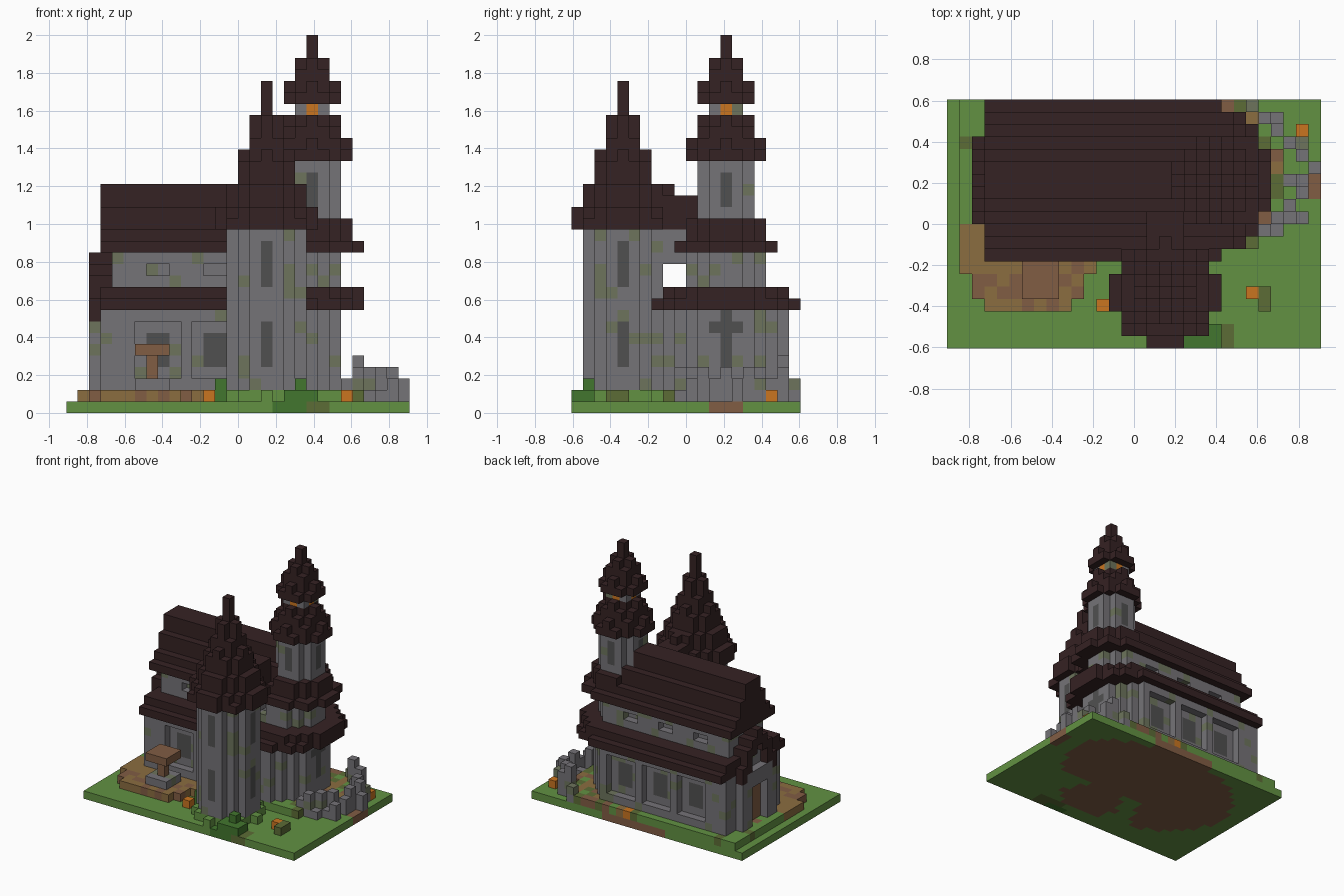
import bpy, bmesh, random
from mathutils import Vector

cube = bpy.data.objects.get("Cube")
if cube:
    bpy.data.objects.remove(cube, do_unlink=True)

U = 2 / 33                      # edge of one block
WIDE, DEEP = 30, 20             # blocks in plan
rng = random.Random(4)

PALETTE = {"roof": (53, 34, 35), "stone": (117, 115, 119), "window": (80, 80, 80),
           "mossy_stone": (109, 116, 92), "grass": (98, 145, 66), "leaf": (66, 118, 46),
           "tan_earth": (139, 109, 64), "brown": (129, 93, 68), "orange": (202, 117, 32),
           "olive": (92, 108, 54)}
NAMES = list(PALETTE)


def linear(c):
    c /= 255
    return c / 12.92 if c < 0.04045 else ((c + 0.055) / 1.055) ** 2.4


materials = []
for name, rgb in PALETTE.items():
    m = bpy.data.materials.new(name)
    m.use_nodes = True
    colour = (*map(linear, rgb), 1)
    m.diffuse_color = colour
    bsdf = m.node_tree.nodes["Principled BSDF"]
    bsdf.inputs["Base Color"].default_value = colour
    bsdf.inputs["Roughness"].default_value = 0.9
    materials.append(m)

blocks = {}                     # cell -> (part, colour)


def put(part, colour, cell):
    if 0 <= cell[0] < WIDE and 0 <= cell[1] < DEEP:
        if colour == "stone" and rng.random() < 0.13:
            colour = "mossy_stone"
        blocks[cell] = (part, colour)


def cells(x, y, z):
    return [(i, j, k) for i in range(x[0], x[-1] + 1)
            for j in range(y[0], y[-1] + 1) for k in range(z[0], z[-1] + 1)]


def box(part, colour, x, y, z):
    for c in cells(x, y, z):
        put(part, colour, c)


def cut(x, y, z):
    for c in cells(x, y, z):
        blocks.pop(c, None)


def disc(part, colour, centre, r, z):
    cx, cy = centre
    n = int(r) + 1
    for i, j, k in cells((cx - n, cx + n), (cy - n, cy + n), z):
        if (i - cx) ** 2 + (j - cy) ** 2 <= r * r + 0.01:
            put(part, colour, (i, j, k))


def stack(part, centre, z, radii):
    for k, r in enumerate(radii, z):
        disc(part, "roof", centre, r, (k,))


AXIS = 13                       # middle of the nave
TOWER, TURRET, APSE = (21, AXIS), (17, 4), (19, AXIS)

# Ground: flat slab, raised earth around the building
box("ground", "grass", (0, 29), (0, 19), (0,))
box("ground", "olive", (19, 22), (0, 1), (0,))
box("ground", "leaf", (18, 20), (0,), (0,))
box("ground", "brown", (29,), (12, 14), (0,))
disc("raised_earth", "grass", TURRET, 4, (1,))
for i, j, k in cells((1, 27), (2, 19), (1,)):
    yard = ((i - 6) / 5.6) ** 2 + ((j - 7.5) / 5.5) ** 2 < 1
    strip = j > 7 and (i < 20 or (i - 19) ** 2 + (j - AXIS) ** 2 < 56)
    if yard:
        put("raised_earth", rng.choice(["tan_earth"] * 4 + ["brown"]), (i, j, k))
    elif strip:
        east = ["tan_earth", "tan_earth", "brown", "olive", "grass"]
        side = ["grass"] * 4 + ["olive", "brown"]
        put("raised_earth", rng.choice(east if i > 14 and j > 9 else side), (i, j, k))
for i, j, k in [c for c in blocks if c[2] == 1]:
    if ((i - 15) / 13.5) ** 2 + ((j - 10.5) / 9) ** 2 < 1:
        blocks[i, j, 0] = ("ground", "brown")

# Aisle walls with a rounded apse
box("aisle_walls", "stone", (3, 18), (8, 18), (2, 8))
disc("aisle_walls", "stone", (18, AXIS), 5.4, (2, 8))
for left in (6, 11, 16):
    for outer, inner in ((18, 17), (8, 9)):
        if outer == 8 and left == 16:
            continue
        cut((left, left + 3), (outer,), (3, 7))
        box("aisle_windows", "window", (left + 1, left + 2), (inner,), (4, 6))
box("apse_window", "window", (23,), (AXIS,), (4, 8))
box("apse_window", "window", (23,), (12, 14), (7,))

# Clerestory above the aisles
box("clerestory", "stone", (4, 20), (10, 16), (9, 15))
disc("clerestory", "stone", (20, AXIS), 3.3, (9, 14))
for left in (7, 12, 17):
    for j in (10, 16):
        cut((left, left + 1), (j,), (12,))

# Lean-to aisle roof
box("aisle_roof", "roof", (3, 18), (7, 19), (9,))
box("aisle_roof", "roof", (3, 18), (8, 18), (10,))
disc("aisle_roof", "roof", APSE, 6.5, (9,))
disc("aisle_roof", "roof", (20, AXIS), 5.4, (10,))

# Stepped main roof
for half, z in ((4, (14,)), (3, (15,)), (2, (16, 17)), (1, (18, 19))):
    box("main_roof", "roof", (3, 20), (AXIS - half, AXIS + half), z)
disc("main_roof", "roof", TOWER, 4.3, (14,))
disc("main_roof", "roof", TOWER, 3.3, (15, 16))

# Gabled porch at the far end
box("porch", "stone", (2,), (10, 16), (2, 8))
cut((2,), (12, 14), (2, 6))
box("porch_door", "brown", (3,), (12, 14), (2, 6))
for d, z in enumerate(((12, 13), (11, 12), (9, 11), (8, 9))):
    for j in (AXIS - d, AXIS + d):
        box("porch_roof", "roof", (2, 3), (j,), z)
        if d < 3:
            box("porch", "stone", (3,), (j,), (9, z[0] - 1))

# Bell tower with lantern
disc("bell_tower", "stone", TOWER, 2.3, (15, 21))
for i, j in ((21, 11), (21, 15), (19, 13), (23, 13)):
    box("bell_tower_windows", "window", (i,), (j,), (18, 20))
stack("bell_tower_roof", TOWER, 22, (3.3, 3, 2.3, 2))
disc("lantern", "stone", TOWER, 1.5, (26,))
disc("lantern_light", "orange", TOWER, 1, (26,))
stack("lantern_roof", TOWER, 27, (2.3, 2, 1.5, 1, 0, 0))

# Front turret with spire and upper bridge to the nave
disc("turret", "stone", TURRET, 3.2, (2, 15))
for i, j in ((17, 1), (17, 7), (14, 4), (20, 4)):
    for z in ((4, 7), (11, 14)):
        box("turret_windows", "window", (i,), (j,), z)
box("bridge", "stone", (16, 18), (8, 9), (13, 15))
box("bridge_roof", "roof", (16, 18), (7, 10), (16, 18))
box("bridge_roof", "roof", (17,), (8,), (19,))
stack("turret_spire", TURRET, 16, (4.3, 4.2, 3.3, 3.2, 2.3, 2.3, 2, 1.5, 1, 1, 0, 0, 0))

# Stone-footed table in the yard
box("table_foot", "stone", (6, 8), (4, 6), (2,))
box("table_post", "brown", (7,), (5,), (3, 4))
box("table_top", "brown", (6, 8), (4, 6), (5,))

# Tumbled wall around the apse: plan position and top level
RUBBLE = ((24, 19, 2), (25, 18, 4), (26, 18, 3), (26, 17, 2), (27, 16, 3), (28, 16, 2),
          (28, 15, 3), (29, 14, 2), (28, 13, 3), (28, 12, 2), (27, 11, 3), (28, 10, 2),
          (27, 10, 1), (26, 10, 3), (25, 9, 3), (26, 9, 1), (24, 9, 2), (27, 13, 1))
for i, j, top in RUBBLE:
    box("rubble", "stone", (i,), (j,), (1, top))

# Pumpkins and bushes
for i, j in ((12, 3), (24, 4), (28, 17), (16, 19)):
    put("pumpkins", "orange", (i, j, 1))
box("bushes", "olive", (25,), (3, 4), (1,))
box("bushes", "leaf", (19, 21), (0, 1), (1,))
box("bushes", "leaf", (20,), (1,), (2,))
box("bushes", "leaf", (13,), (4,), (1, 2))

# Turn the blocks of each part into a mesh of exposed faces
SIDES = [(Vector(n), Vector(a), Vector(n).cross(Vector(a)))
         for n, a in (((1, 0, 0), (0, 1, 0)), ((-1, 0, 0), (0, 1, 0)),
                      ((0, 1, 0), (0, 0, 1)), ((0, -1, 0), (0, 0, 1)),
                      ((0, 0, 1), (1, 0, 0)), ((0, 0, -1), (1, 0, 0)))]
parts = {}
for cell, (part, colour) in blocks.items():
    parts.setdefault(part, []).append((cell, colour))
for part, members in parts.items():
    bm = bmesh.new()
    for cell, colour in members:
        middle = Vector(cell) + Vector((0.5 - WIDE / 2, 0.5 - DEEP / 2, 0.5))
        for n, a, b in SIDES:
            if tuple(int(v) for v in Vector(cell) + n) in blocks:
                continue
            corners = [n + a + b, n - a + b, n - a - b, n + a - b]
            face = bm.faces.new([bm.verts.new((middle + c / 2) * U) for c in corners])
            face.material_index = NAMES.index(colour)
    bmesh.ops.remove_doubles(bm, verts=bm.verts, dist=U / 100)
    mesh = bpy.data.meshes.new(part)
    bm.to_mesh(mesh)
    bm.free()
    for m in materials:
        mesh.materials.append(m)
    bpy.context.collection.objects.link(bpy.data.objects.new(part, mesh))
